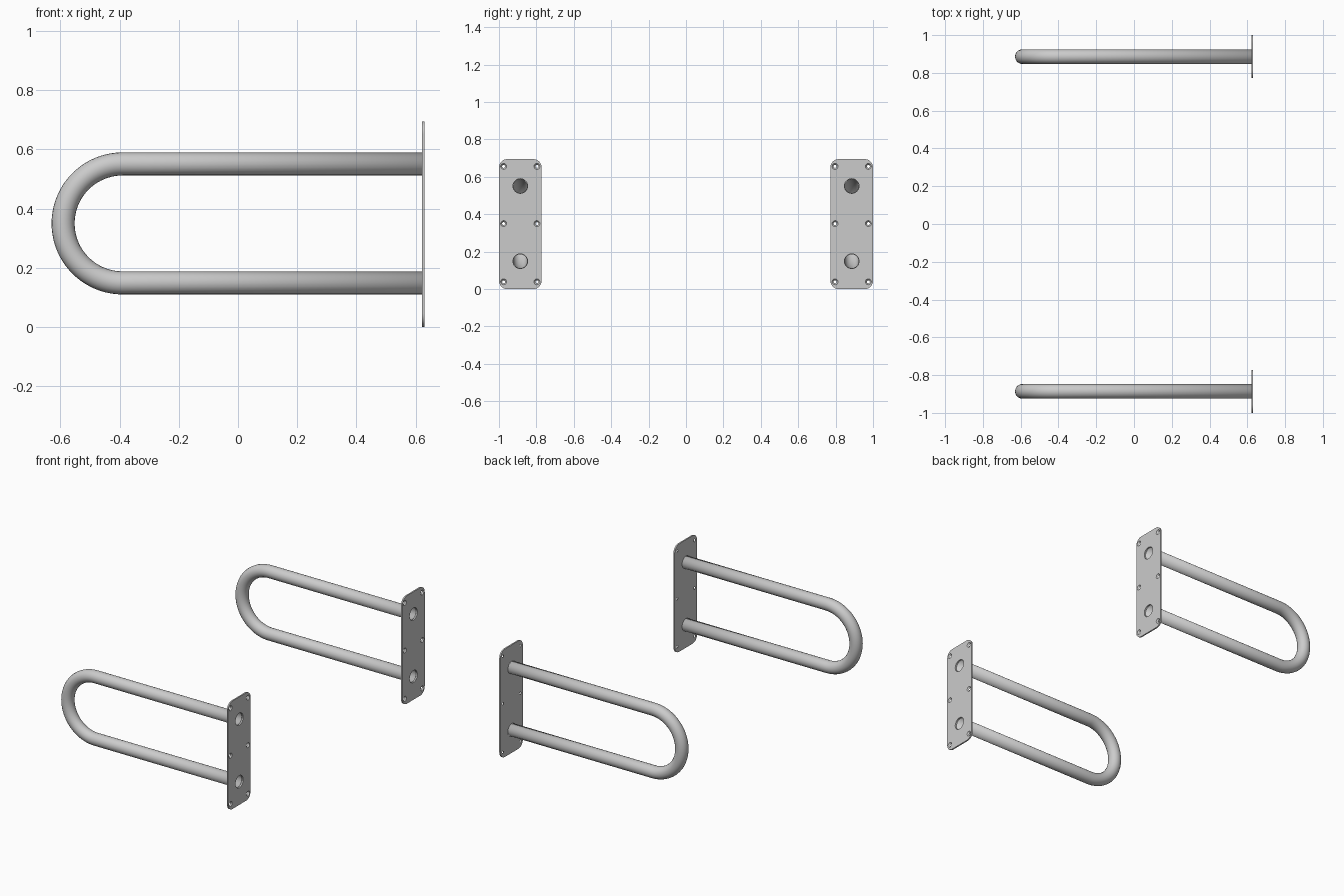
import bpy, bmesh
from math import sin, cos, pi

if "Cube" in bpy.data.objects:
    bpy.data.objects.remove(bpy.data.objects["Cube"])

SIDE_Y = 0.886                    # centre of each rail
X_IN, X_OUT = 0.621, 0.630        # wall plate thickness
HALF_W, HEIGHT, CORNER = 0.114, 0.695, 0.045
MID_Z, BEND_R, TUBE_R = 0.35, 0.201, 0.039
BEND_X = -0.39


def circle(cy, cz, r, n):
    return [(cy + r * cos(2 * pi * i / n), cz + r * sin(2 * pi * i / n)) for i in range(n)]


def rounded_rect():
    pts, n = [], 10
    z0, z1 = CORNER, HEIGHT - CORNER
    y1 = HALF_W - CORNER
    for k, (cy, cz) in enumerate([(y1, z1), (-y1, z1), (-y1, z0), (y1, z0)]):
        for i in range(n + 1):
            a = pi / 2 * (k + i / n)
            pts.append((cy + CORNER * cos(a), cz + CORNER * sin(a)))
    return pts


def add_loop(bm, pts, x):
    vs = [bm.verts.new((x, y, z)) for y, z in pts]
    edges = [bm.edges.new((vs[i], vs[(i + 1) % len(vs)])) for i in range(len(vs))]
    return vs, edges


def smooth(ob):
    bpy.ops.object.select_all(action='DESELECT')
    ob.select_set(True)
    bpy.context.view_layer.objects.active = ob
    bpy.ops.object.shade_smooth_by_angle()


def make_plate(name, y):
    # outline, two tube holes and six countersunk screw holes: (inner face, outer face)
    pairs = [(rounded_rect(), rounded_rect())]
    for cz in (MID_Z - BEND_R, MID_Z + BEND_R):
        c = circle(0, cz, TUBE_R, 40)
        pairs.append((c, c))
    for cy in (-0.089, 0.089):
        for cz in (0.039, 0.35, 0.656):
            pairs.append((circle(cy, cz, 0.008, 20), circle(cy, cz, 0.016, 20)))
    bm = bmesh.new()
    inner, outer = [], []
    for a, b in pairs:
        va, ea = add_loop(bm, a, X_IN)
        vb, eb = add_loop(bm, b, X_OUT)
        inner += ea
        outer += eb
        n = len(va)
        for i in range(n):
            j = (i + 1) % n
            bm.faces.new((va[i], va[j], vb[j], vb[i]))
    for edges, nx in ((inner, -1), (outer, 1)):
        bmesh.ops.triangle_fill(bm, use_beauty=True, edges=edges, normal=(nx, 0, 0))
    bmesh.ops.recalc_face_normals(bm, faces=bm.faces[:])
    me = bpy.data.meshes.new(name)
    bm.to_mesh(me)
    bm.free()
    ob = bpy.data.objects.new(name, me)
    ob.location.y = y
    bpy.context.collection.objects.link(ob)
    smooth(ob)


def make_rail(name, y):
    # U-shaped centre line swept with a round, open-ended section
    path = [(X_IN, MID_Z + BEND_R)]
    for i in range(41):
        a = pi / 2 + pi * i / 40
        path.append((BEND_X + BEND_R * cos(a), MID_Z + BEND_R * sin(a)))
    path.append((X_IN, MID_Z - BEND_R))
    cu = bpy.data.curves.new(name, 'CURVE')
    cu.dimensions = '3D'
    cu.bevel_depth = TUBE_R
    cu.bevel_resolution = 8
    sp = cu.splines.new('POLY')
    sp.points.add(len(path) - 1)
    for p, (x, z) in zip(sp.points, path):
        p.co = (x, 0, z, 1)
    ob = bpy.data.objects.new(name, cu)
    ob.location.y = y
    bpy.context.collection.objects.link(ob)
    bpy.ops.object.select_all(action='DESELECT')
    ob.select_set(True)
    bpy.context.view_layer.objects.active = ob
    bpy.ops.object.convert(target='MESH')
    ob = bpy.context.object
    # thin tube wall
    wall = ob.modifiers.new("wall", 'SOLIDIFY')
    wall.thickness = 0.002
    wall.offset = -1
    smooth(ob)


for label, s in (("front", -1), ("back", 1)):
    make_plate(label + "_wall_plate", s * SIDE_Y)
    make_rail(label + "_grab_rail", s * SIDE_Y)
